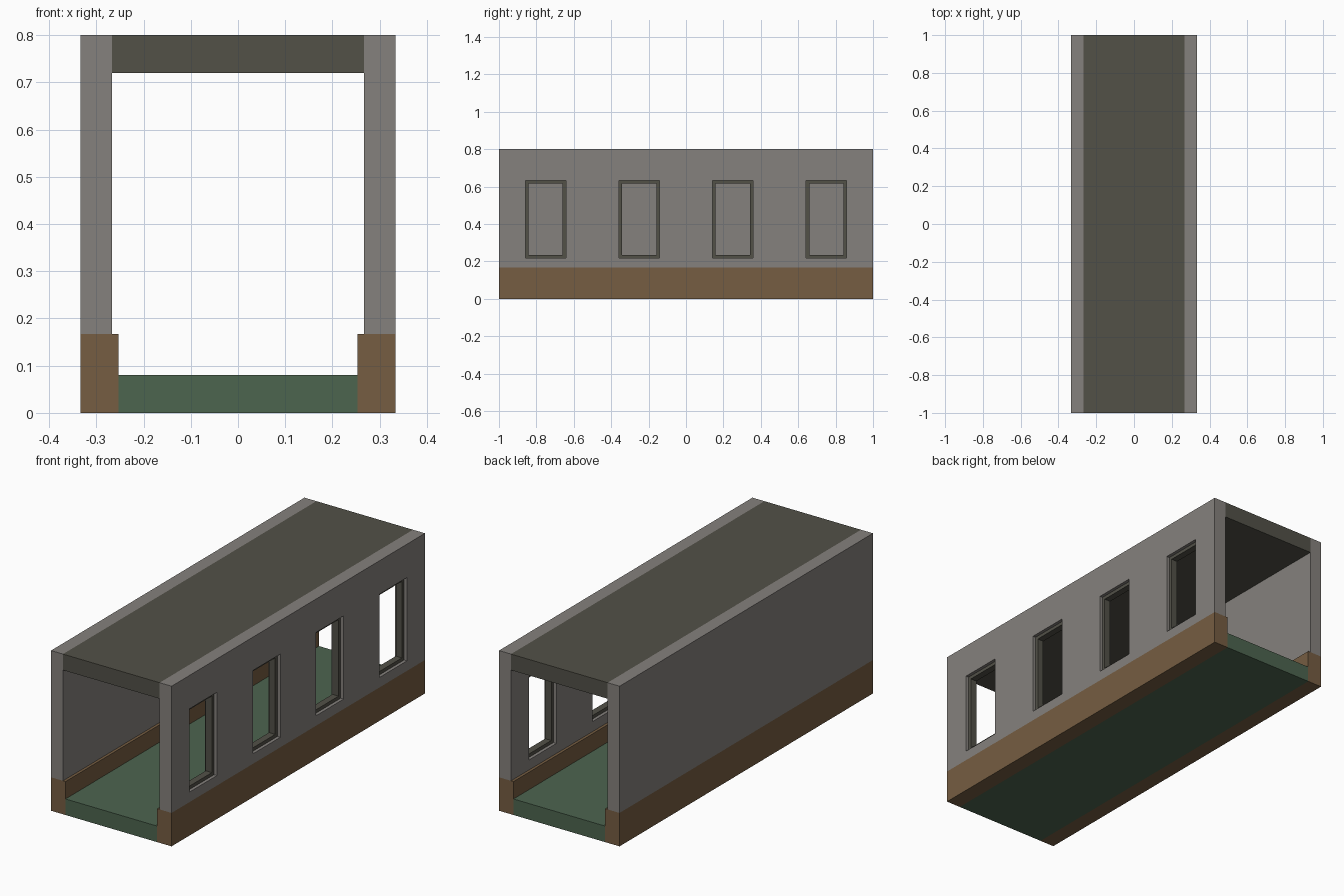
import bpy
import bmesh

if "Cube" in bpy.data.objects:
    bpy.data.objects.remove(bpy.data.objects["Cube"])


def material(name, rgb):
    m = bpy.data.materials.new(name)
    m.diffuse_color = (*rgb, 1.0)
    m.use_nodes = True
    m.node_tree.nodes["Principled BSDF"].inputs["Base Color"].default_value = m.diffuse_color
    return m


GREY = material("wall grey", (0.235, 0.220, 0.205))
BROWN = material("wood brown", (0.180, 0.110, 0.054))
GREEN = material("floor green", (0.073, 0.129, 0.078))
OLIVE = material("dark olive grey", (0.085, 0.082, 0.064))


def finish(name, bm, mat):
    bmesh.ops.recalc_face_normals(bm, faces=bm.faces)
    me = bpy.data.meshes.new(name)
    bm.to_mesh(me)
    bm.free()
    me.materials.append(mat)
    ob = bpy.data.objects.new(name, me)
    bpy.context.collection.objects.link(ob)
    return ob


def box(name, x, y, z, mat):
    bm = bmesh.new()
    bmesh.ops.create_cube(bm, size=1.0)
    for v in bm.verts:
        for i, (a, b) in enumerate((x, y, z)):
            v.co[i] = a if v.co[i] < 0 else b
    return finish(name, bm, mat)


def window_frame(name, x, yc, half, z, t, mat):
    """Rectangular ring of width t, running through depth range x."""
    bm = bmesh.new()
    loops = []
    for xx, d in ((x[0], 0), (x[1], 0), (x[1], t), (x[0], t)):
        y0, y1, z0, z1 = yc - half + d, yc + half - d, z[0] + d, z[1] - d
        loops.append([bm.verts.new((xx, a, b))
                      for a, b in ((y0, z0), (y1, z0), (y1, z1), (y0, z1))])
    for k in range(4):
        a, b = loops[k], loops[(k + 1) % 4]
        for i in range(4):
            j = (i + 1) % 4
            bm.faces.new((a[i], a[j], b[j], b[i]))
    return finish(name, bm, mat)


OUT, IN, SKIRT = 0.333, 0.267, 0.253
LENGTH = (-1.0, 1.0)
BASE_TOP, HEIGHT = 0.167, 0.80

# floor and ceiling slabs
box("floor", (-SKIRT, SKIRT), LENGTH, (0, 0.08), GREEN)
box("ceiling", (-IN, IN), LENGTH, (0.72, HEIGHT), OLIVE)

# base boards and walls on both sides
box("left_base_board", (-OUT, -SKIRT), LENGTH, (0, BASE_TOP), BROWN)
box("right_base_board", (SKIRT, OUT), LENGTH, (0, BASE_TOP), BROWN)
box("left_wall", (-OUT, -IN), LENGTH, (BASE_TOP, HEIGHT), GREY)
wall = box("right_wall", (IN, OUT), LENGTH, (BASE_TOP, HEIGHT), GREY)

# four window openings with recessed frames in the right wall
HALF, SILL, HEAD = 0.108, 0.217, 0.633
bpy.context.view_layer.objects.active = wall
for n, yc in enumerate((-0.75, -0.25, 0.25, 0.75), 1):
    cutter = box("window_cutter", (0.2, 0.4), (yc - HALF, yc + HALF), (SILL, HEAD), GREY)
    cutter.hide_render = True
    mod = wall.modifiers.new("opening", 'BOOLEAN')
    mod.operation = 'DIFFERENCE'
    mod.solver = 'EXACT'
    mod.object = cutter
    bpy.ops.object.modifier_apply(modifier=mod.name)
    bpy.data.objects.remove(cutter)
    window_frame(f"window_frame_{n}", (0.283, 0.317), yc, HALF, (SILL, HEAD), 0.017, OLIVE)
